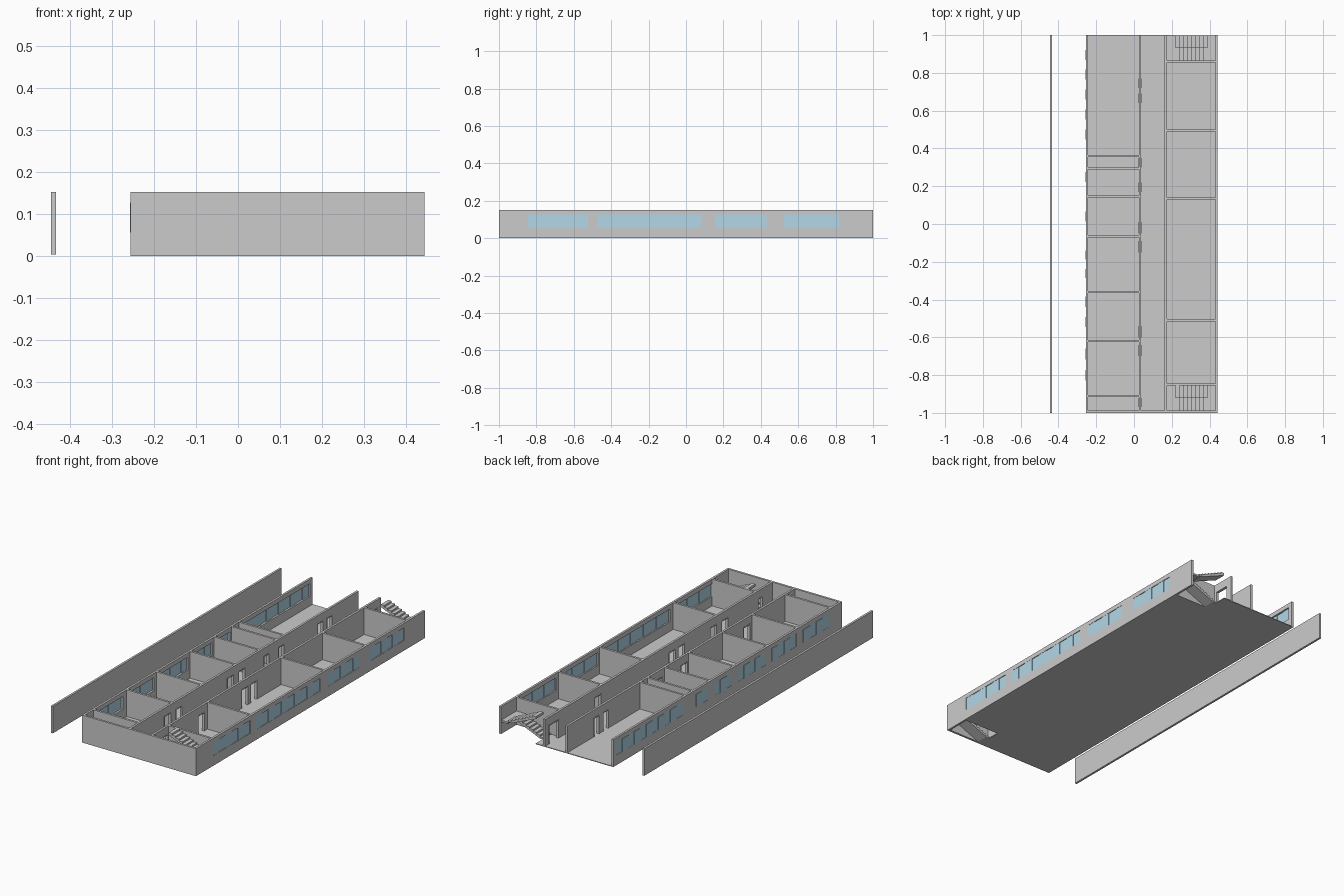
import bpy, bmesh
from mathutils import Vector

if "Cube" in bpy.data.objects:
    bpy.data.objects.remove(bpy.data.objects["Cube"])

H = 0.152          # wall height
T = 0.012          # wall thickness
FLOOR = 0.004      # slab thickness
W0, W1 = 0.056, 0.127   # window sill and head
DOOR_H = 0.108

glass = bpy.data.materials.new("window_glass")
glass.diffuse_color = (0.45, 0.68, 0.80, 1)
glass.use_nodes = True
glass.node_tree.nodes["Principled BSDF"].inputs["Base Color"].default_value = glass.diffuse_color


def finish(bm, name, mat=None):
    bmesh.ops.recalc_face_normals(bm, faces=bm.faces[:])
    me = bpy.data.meshes.new(name)
    bm.to_mesh(me)
    bm.free()
    ob = bpy.data.objects.new(name, me)
    bpy.context.collection.objects.link(ob)
    if mat:
        me.materials.append(mat)
    return ob


def add_box(bm, x, y, z):
    r = bmesh.ops.create_cube(bm, size=1)
    for v in r["verts"]:
        v.co = Vector(((x[0] + x[1]) / 2 + v.co.x * (x[1] - x[0]),
                       (y[0] + y[1]) / 2 + v.co.y * (y[1] - y[0]),
                       (z[0] + z[1]) / 2 + v.co.z * (z[1] - z[0])))


def box(name, x, y, z):
    bm = bmesh.new()
    add_box(bm, x, y, z)
    return finish(bm, name)


def plate(name, u, v, holes, to3d, depth):
    """Flat rectangle with rectangular holes (u0, u1, v0, v1), given a depth."""
    us = sorted({*u, *(h[0] for h in holes), *(h[1] for h in holes)})
    vs = sorted({*v, *(h[2] for h in holes), *(h[3] for h in holes)})
    bm = bmesh.new()
    for a, b in zip(us, us[1:]):
        for c, d in zip(vs, vs[1:]):
            cu, cv = (a + b) / 2, (c + d) / 2
            if any(h[0] < cu < h[1] and h[2] < cv < h[3] for h in holes):
                continue
            bm.faces.new([bm.verts.new(to3d(*p)) for p in ((a, c), (b, c), (b, d), (a, d))])
    bmesh.ops.remove_doubles(bm, verts=bm.verts[:], dist=1e-5)
    r = bmesh.ops.extrude_face_region(bm, geom=bm.faces[:], use_keep_orig=True)
    bmesh.ops.translate(bm, vec=depth,
                        verts=[g for g in r["geom"] if isinstance(g, bmesh.types.BMVert)])
    return finish(bm, name)


def long_wall(name, x, holes):
    return plate(name, (-1, 1), (0, H), holes, lambda a, b: (x, a, b), (T, 0, 0))


def window_row(name, x, groups):
    """Sliding panes, alternately set towards the two wall faces."""
    bm = bmesh.new()
    for a, b in groups:
        n = max(2, round((b - a) / 0.0535))
        w = (b - a) / n
        for i in range(n):
            px = x + (0.0 if i % 2 else 0.003)
            add_box(bm, (px, px + 0.003), (a + i * w, a + (i + 1) * w), (W0, W1))
    finish(bm, name, glass)


def door_frames(name, x, doors):
    bm = bmesh.new()
    f = 0.004
    for a, b in doors:
        xs = (x - 0.0015, x + T + 0.0015)
        add_box(bm, xs, (a, a + f), (FLOOR, DOOR_H))
        add_box(bm, xs, (b - f, b), (FLOOR, DOOR_H))
        add_box(bm, xs, (a + f, b - f), (DOOR_H - f, DOOR_H))
    finish(bm, name)


# Floor slab with the two stairwell openings
XL, XR = -0.255, 0.443
plate("floor_slab", (XL, XR), (-1, 1),
      [(0.22, XR - T, -0.988, -0.856), (0.22, XR - T, 0.866, 1)],
      lambda a, b: (a, b, 0), (0, 0, FLOOR))

# Outer walls and their windows
right_groups = [(-0.845, -0.525), (-0.475, 0.085), (0.155, 0.43), (0.52, 0.82)]
left_groups = [(-0.885, -0.66), (-0.60, -0.385), (-0.335, -0.09), (-0.04, 0.12),
               (0.17, 0.275), (0.395, 0.975)]
long_wall("right_outer_wall", XR - T, [(a, b, W0, W1) for a, b in right_groups])
long_wall("left_outer_wall", XL, [(a, b, W0, W1) for a, b in left_groups])
window_row("right_windows", XR - 0.007, right_groups)
window_row("left_windows", XL - 0.002, left_groups)
box("front_wall", (XL + T, XR - T), (-1, -1 + T), (0, H))
box("detached_side_wall", (-0.445, -0.433), (-1, 1), (0.003, H))

# Corridor walls with doorways
XA, XB = 0.026, 0.162
doors_a = [(-0.97, -0.92), (-0.70, -0.64), (-0.60, -0.54), (-0.15, -0.09), (-0.05, 0.01),
           (0.17, 0.22), (0.30, 0.35), (0.64, 0.69), (0.72, 0.77)]
doors_b = [(-0.90, -0.86), (-0.60, -0.54), (-0.50, -0.44), (-0.22, -0.16), (-0.14, -0.08),
           (0.51, 0.57), (0.88, 0.97)]
for side, x, doors in (("left", XA, doors_a), ("right", XB, doors_b)):
    long_wall(side + "_corridor_wall", x, [(a, b, FLOOR, DOOR_H) for a, b in doors])
    door_frames(side + "_door_frames", x, doors)

# Room partitions
for i, y in enumerate((-0.91, -0.62, -0.36, -0.065, 0.145, 0.295, 0.36)):
    box(f"left_partition_{i + 1}", (XL + T, XA), (y - T / 2, y + T / 2), (FLOOR, H))
for i, y in enumerate((-0.85, -0.51, 0.135, 0.495, 0.86)):
    box(f"right_partition_{i + 1}", (XB + T, XR - T), (y - T / 2, y + T / 2), (FLOOR, H))


def flight(name, x0, x1, z0, z1, y0, y1, n=8):
    """Stepped flight rising from (x0, z0) to (x1, z1), with a sloping underside."""
    dx, dz = (x1 - x0) / n, (z1 - z0) / n
    pts = [(x0, z0)]
    for i in range(n):
        pts += [(x0 + i * dx, z0 + (i + 1) * dz), (x0 + (i + 1) * dx, z0 + (i + 1) * dz)]
    pts += [(x1, z1 - dz - 0.004), (x0 + dx, z0)]
    bm = bmesh.new()
    f = bm.faces.new([bm.verts.new((x, y0, z)) for x, z in pts])
    r = bmesh.ops.extrude_face_region(bm, geom=[f], use_keep_orig=True)
    bmesh.ops.translate(bm, vec=(0, y1 - y0, 0),
                        verts=[g for g in r["geom"] if isinstance(g, bmesh.types.BMVert)])
    finish(bm, name)


# Two half-turn staircases
for end, y in (("front", -0.988), ("back", 0.866)):
    mid, top = y + 0.067, y + 0.133
    flight(end + "_lower_flight", 0.22, 0.39, 0, 0.076, y, mid)
    flight(end + "_upper_flight", 0.39, 0.22, 0.076, H, mid, top)
    box(end + "_stair_landing", (0.39, XR - T), (y, top), (0.066, 0.076))
